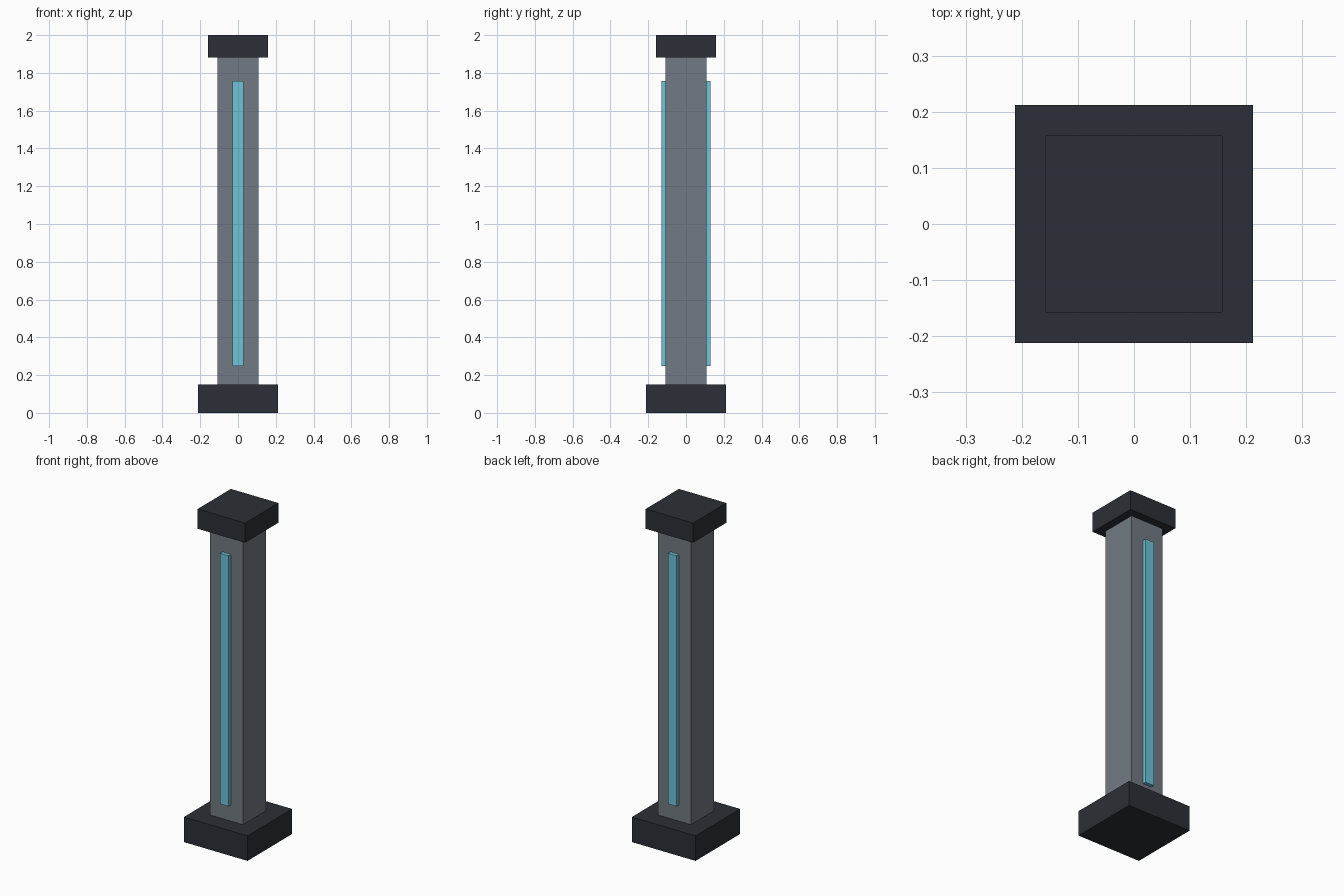
import bpy

if "Cube" in bpy.data.objects:
    bpy.data.objects.remove(bpy.data.objects["Cube"])


def material(name, rgb):
    m = bpy.data.materials.new(name)
    m.diffuse_color = (*rgb, 1.0)
    m.use_nodes = True
    m.node_tree.nodes["Principled BSDF"].inputs["Base Color"].default_value = m.diffuse_color
    return m


def box(name, x, y, z, mat):
    """Box from (min, max) ranges on each axis."""
    centre = [(a + b) / 2 for a, b in (x, y, z)]
    bpy.ops.mesh.primitive_cube_add(size=1, location=centre)
    ob = bpy.context.object
    ob.name = name
    ob.scale = [b - a for a, b in (x, y, z)]
    bpy.ops.object.transform_apply(location=False, rotation=False, scale=True)
    ob.data.materials.append(mat)
    return ob


def square_block(name, half, z, mat):
    return box(name, (-half, half), (-half, half), z, mat)


dark = material("dark_metal", (0.024, 0.03, 0.038))
grey = material("grey_metal", (0.17, 0.195, 0.225))
glow = material("cyan_light", (0.16, 0.56, 0.70))

# Base, shaft and cap
square_block("base", 0.212, (0.0, 0.151), dark)
square_block("shaft", 0.109, (0.151, 1.881), grey)
square_block("cap", 0.158, (1.881, 2.0), dark)

# Light strips on the front and back faces
for name, side in (("front_light_strip", -1), ("back_light_strip", 1)):
    y = sorted((side * 0.106, side * 0.131))
    box(name, (-0.029, 0.029), y, (0.248, 1.758), glow)
